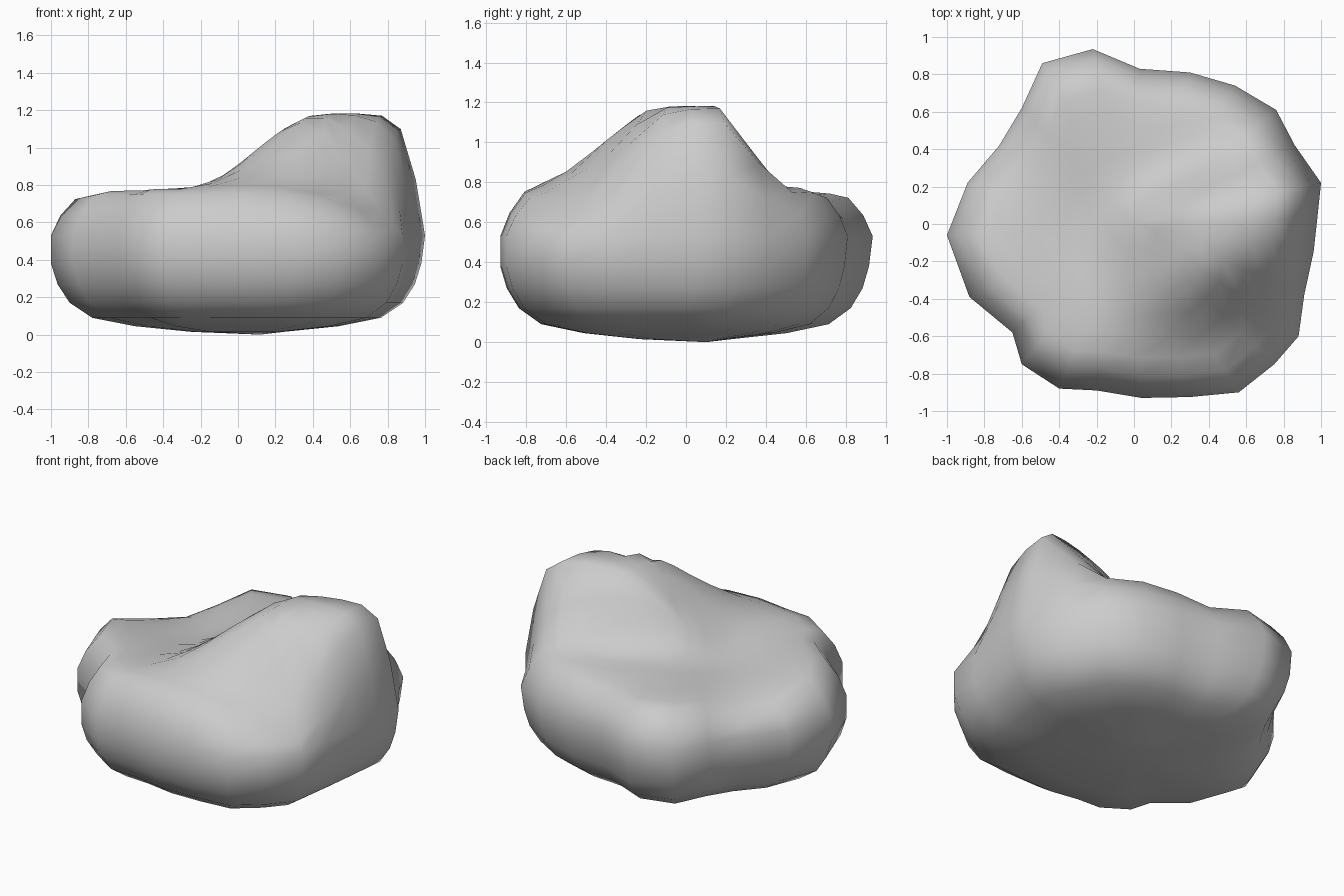
import bpy, bmesh, math

if "Cube" in bpy.data.objects:
    bpy.data.objects.remove(bpy.data.objects["Cube"])

# Plan outline of the boulder: one spoke per point
OUTLINE = [(1, .22), (.86, .42), (.76, .61), (.54, .74), (.3, .81), (.03, .83), (-.22, .935),
           (-.49, .86), (-.6, .62), (-.72, .42), (-.89, .22), (-1, -.06), (-.88, -.39),
           (-.65, -.58), (-.6, -.75), (-.4, -.88), (-.2, -.89), (.04, -.93), (.3, -.925),
           (.56, -.9), (.75, -.75), (.88, -.6), (.91, -.38), (.96, -.15), (.98, .03)]
# Underside rings (scale, z) and upper rings (scale, fraction of the way to the top surface)
LOWER = [(.25, .015), (.55, .045), (.78, .09), (.9, .17), (.965, .27), (1, .38)]
UPPER = [(1, 0), (.95, .46), (.87, .87), (.77, .98), (.65, 1), (.52, 1), (.39, 1), (.26, 1), (.13, 1)]
Z_MID = .53


def smooth(a, b, v):
    t = max(0, min(1, (v - a) / (b - a)))
    return t * t * (3 - 2 * t)


def bump(x, y, cx, cy, w):
    return math.exp(-((x - cx) ** 2 + (y - cy) ** 2) / (w * w))


def top(x, y):
    # Flat shelf with a peak on the right, a shallow hollow and worn edges
    v = y - .3 * (x - .5)
    peak = smooth(-.3, .47, x) * smooth(-.7, -.12, v) * (1 - smooth(.08, .46, v))
    return (.785 + .4 * peak - .05 * bump(x, y, -.35, 0, .35)
            - .16 * bump(x, y, .9, -.62, .36) - .15 * bump(x, y, -.8, .42, .36)
            - .06 * bump(x, y, .05, .8, .3))


bm = bmesh.new()
rings = []
for s, z in LOWER:
    # The back right side leans outward slightly
    rings.append([bm.verts.new((x * s * (.98 if x > 0 and y > -.2 else 1),
                                y * s * (.98 if y > 0 else 1), z)) for x, y in OUTLINE])
for s, f in UPPER:
    rings.append([bm.verts.new((x * s, y * s, Z_MID + f * (top(x * s, y * s) - Z_MID)))
                  for x, y in OUTLINE])

# Skin between rings, then close both ends
n = len(OUTLINE)
for a, b in zip(rings, rings[1:]):
    for i in range(n):
        j = (i + 1) % n
        bm.faces.new((a[i], a[j], b[j], b[i]))
low = bm.verts.new((.12, .1, 0))
high = bm.verts.new((0, 0, top(0, 0)))
for i in range(n):
    j = (i + 1) % n
    bm.faces.new((low, rings[0][j], rings[0][i]))
    bm.faces.new((high, rings[-1][i], rings[-1][j]))
bmesh.ops.recalc_face_normals(bm, faces=bm.faces)
for f in bm.faces:
    f.smooth = True

mesh = bpy.data.meshes.new("boulder")
bm.to_mesh(mesh)
bm.free()
bpy.context.collection.objects.link(bpy.data.objects.new("boulder", mesh))
